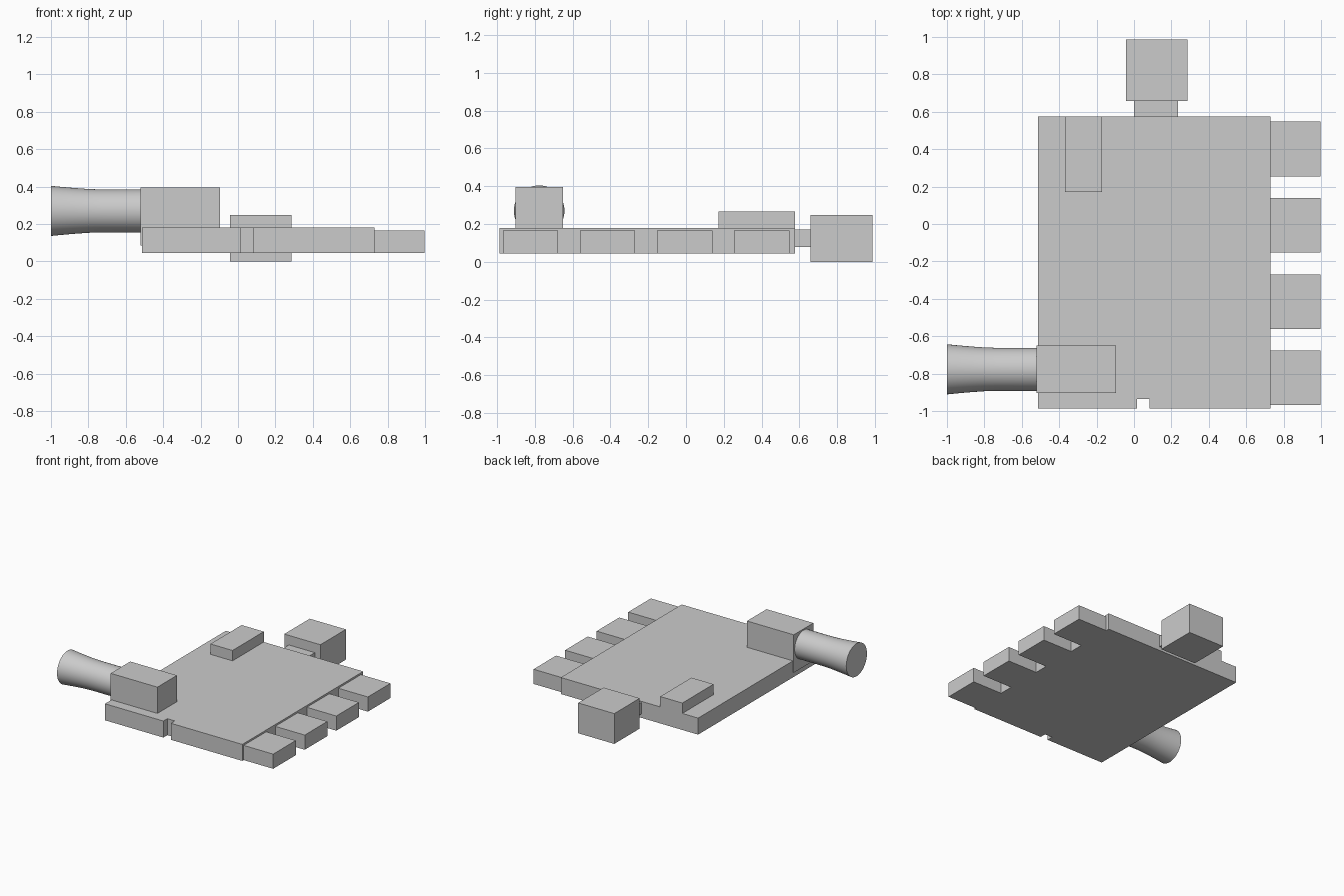
import bpy
import bmesh
import math
from mathutils import Matrix, Vector

cube = bpy.data.objects.get("Cube")
if cube:
    bpy.data.objects.remove(cube, do_unlink=True)

grey = bpy.data.materials.new("plain grey")
grey.use_nodes = True
colour = (0.6, 0.6, 0.6, 1)
grey.diffuse_color = colour
grey.node_tree.nodes["Principled BSDF"].inputs["Base Color"].default_value = colour


def finish(name, bm):
    bmesh.ops.recalc_face_normals(bm, faces=bm.faces)
    mesh = bpy.data.meshes.new(name)
    bm.to_mesh(mesh)
    bm.free()
    mesh.materials.append(grey)
    obj = bpy.data.objects.new(name, mesh)
    bpy.context.collection.objects.link(obj)
    return obj


def box(name, low, high):
    low, high = Vector(low), Vector(high)
    bm = bmesh.new()
    place = Matrix.Translation((low + high) / 2) @ Matrix.Diagonal((high - low).to_4d())
    bmesh.ops.create_cube(bm, size=1, matrix=place)
    return finish(name, bm)


def plate(name, outline, bottom, top):
    bm = bmesh.new()
    face = bm.faces.new([bm.verts.new((x, y, bottom)) for x, y in outline])
    walls = bmesh.ops.extrude_face_region(bm, geom=[face], use_keep_orig=True)
    for v in walls["geom"]:
        if isinstance(v, bmesh.types.BMVert):
            v.co.z = top
    return finish(name, bm)


def lathe_x(name, profile, centre_y, centre_z, sides=48):
    bm = bmesh.new()
    rings = []
    for x, r in profile:
        angles = [math.tau * i / sides for i in range(sides)]
        rings.append([bm.verts.new((x, centre_y + r * math.cos(a), centre_z + r * math.sin(a)))
                      for a in angles])
    for a, b in zip(rings, rings[1:]):
        for i in range(sides):
            j = (i + 1) % sides
            bm.faces.new((a[i], a[j], b[j], b[i]))
    bm.faces.new(rings[0])
    bm.faces.new(rings[-1])
    return finish(name, bm)


# Main slab with a small notch in its front edge
left, right, front, back = 0.73, -0.513, -0.987, 0.576
bottom, top = 0.045, 0.18
plate("body_slab",
      [(right, front), (0.016, front), (0.016, -0.936), (0.083, -0.936),
       (0.083, front), (left, front), (left, back), (right, back)], bottom, top)

# Row of four tabs along the left edge
for i in range(4):
    y = -0.969 + i * 0.408
    box(f"edge_tab_{i + 1}", (left, y, bottom), (0.997, y + 0.292, 0.165))

# Plug and its neck at the back
box("back_neck", (0.0, back, 0.077), (0.235, 0.66, 0.17))
box("back_plug", (-0.042, 0.658, 0), (0.285, 0.987, 0.248))

# Raised blocks on the slab
box("top_pad", (-0.37, 0.172, top), (-0.17, back, 0.265))
box("barrel_housing", (-0.52, -0.903, 0.085), (-0.097, -0.65, 0.395))

# Flared barrel leaving the housing to the right
barrel = lathe_x("flared_barrel",
                 [(-1, 0.134), (-0.94, 0.128), (-0.87, 0.122), (-0.8, 0.117),
                  (-0.74, 0.115), (-0.5, 0.115)], -0.777, 0.27)
bpy.ops.object.select_all(action='DESELECT')
barrel.select_set(True)
bpy.context.view_layer.objects.active = barrel
bpy.ops.object.shade_smooth_by_angle(angle=math.radians(30))
